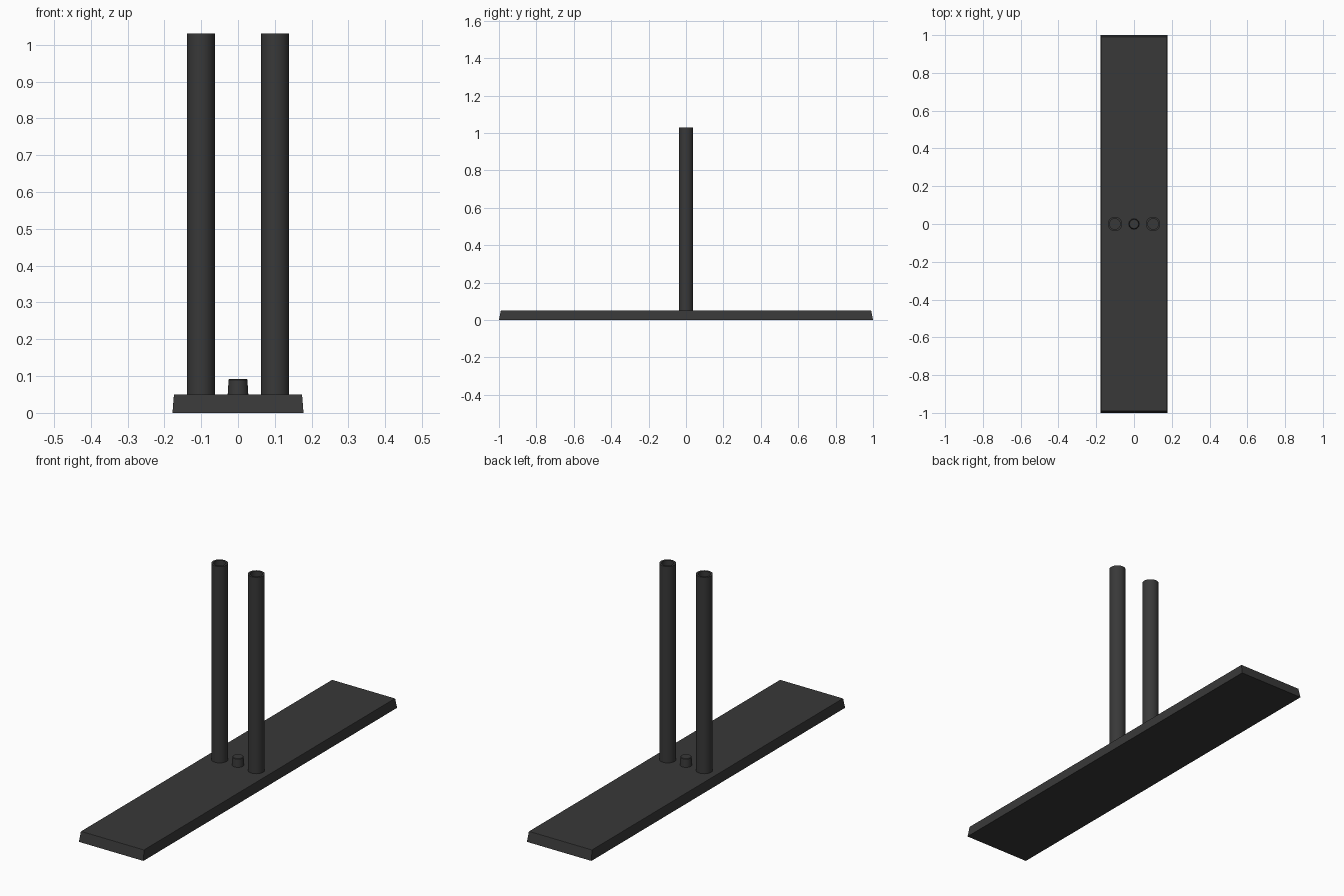
import bpy, bmesh, math

if "Cube" in bpy.data.objects:
    bpy.data.objects.remove(bpy.data.objects["Cube"])


def make_object(name, bm, smooth=False):
    bmesh.ops.recalc_face_normals(bm, faces=bm.faces)
    mesh = bpy.data.meshes.new(name)
    bm.to_mesh(mesh)
    bm.free()
    obj = bpy.data.objects.new(name, mesh)
    bpy.context.collection.objects.link(obj)
    obj.data.materials.append(dark)
    if smooth:
        bpy.ops.object.select_all(action='DESELECT')
        obj.select_set(True)
        bpy.context.view_layer.objects.active = obj
        bpy.ops.object.shade_smooth_by_angle(angle=math.radians(35))
    return obj


def lathe(name, profile, x, sides=40):
    """Spin an (r, z) profile about a vertical axis at x."""
    bm = bmesh.new()
    verts = [bm.verts.new((r, 0, z)) for r, z in profile]
    edges = [bm.edges.new(pair) for pair in zip(verts, verts[1:])]
    bmesh.ops.spin(bm, geom=verts + edges, axis=(0, 0, 1), cent=(0, 0, 0),
                   angle=2 * math.pi, steps=sides)
    bmesh.ops.remove_doubles(bm, verts=bm.verts, dist=1e-5)
    obj = make_object(name, bm, smooth=True)
    obj.location.x = x
    return obj


dark = bpy.data.materials.new("dark_grey")
dark.diffuse_color = (0.04, 0.04, 0.04, 1)
dark.use_nodes = True
dark.node_tree.nodes["Principled BSDF"].inputs["Base Color"].default_value = dark.diffuse_color

# Base plank with slightly sloping sides
bm = bmesh.new()
bmesh.ops.create_cube(bm, size=2)
for v in bm.verts:
    top = v.co.z > 0
    v.co.x *= 0.174 if top else 0.178
    v.co.y *= 0.99 if top else 1.0
    v.co.z = 0.05 if top else 0
top_edges = [e for e in bm.edges if all(v.co.z > 0.04 for v in e.verts)]
bmesh.ops.bevel(bm, geom=top_edges, offset=0.002, segments=2, affect='EDGES', profile=0.5)
make_object("base_plank", bm)

# Pair of hollow upright tubes
tube = [(0.038, 0.05), (0.038, 1.03), (0.028, 1.03), (0.028, 0.05), (0.038, 0.05)]
for side, x in (("left", -0.101), ("right", 0.101)):
    lathe(side + "_tube", tube, x)

# Small tapered stud between the tubes
lathe("centre_stud", [(0, 0.05), (0.028, 0.05), (0.0255, 0.09), (0.0235, 0.092), (0, 0.092)], 0)
